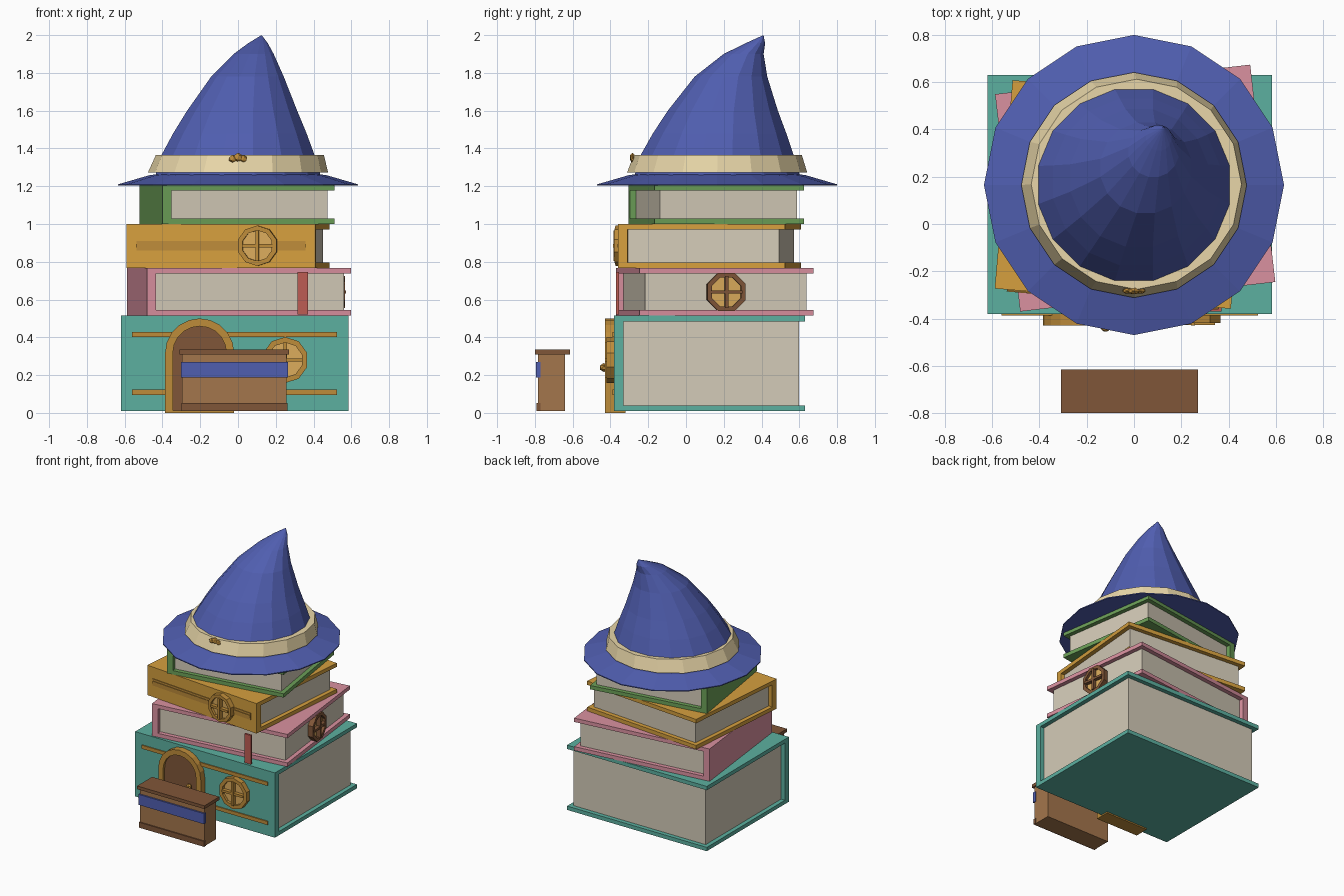
import bpy, bmesh
from math import sin, cos, pi, radians
from mathutils import Matrix, Vector

if "Cube" in bpy.data.objects:
    bpy.data.objects.remove(bpy.data.objects["Cube"])


def material(name, r, g, b):
    m = bpy.data.materials.new(name)
    lin = [((c / 255 + 0.055) / 1.055) ** 2.4 for c in (r, g, b)]
    m.diffuse_color = (*lin, 1)
    m.use_nodes = True
    m.node_tree.nodes["Principled BSDF"].inputs["Base Color"].default_value = m.diffuse_color
    return m


TEAL = material("teal", 92, 176, 160)
PINK = material("pink", 218, 145, 160)
OCHRE = material("ochre", 214, 160, 62)
GREEN = material("green", 108, 160, 88)
PAPER = material("paper", 212, 203, 184)
GOLD = material("gold", 190, 140, 58)
PANE = material("pane", 220, 172, 92)
WOOD = material("wood", 164, 118, 76)
DARK = material("dark_wood", 128, 86, 56)
BLUE = material("blue", 80, 94, 176)
CREAM = material("cream", 232, 214, 168)
RED = material("red", 190, 92, 84)


def finish(name, bm, mat, matrix=Matrix()):
    bmesh.ops.recalc_face_normals(bm, faces=bm.faces)
    me = bpy.data.meshes.new(name)
    bm.to_mesh(me)
    bm.free()
    me.materials.append(mat)
    ob = bpy.data.objects.new(name, me)
    bpy.context.collection.objects.link(ob)
    ob.matrix_world = matrix
    return ob


def place(x, y, z, turn=0):
    return Matrix.Translation((x, y, z)) @ Matrix.Rotation(radians(turn), 4, 'Z')


def box(name, x, y, z, mat, matrix=Matrix()):
    """Box from (min, max) pairs on each axis."""
    bm = bmesh.new()
    bmesh.ops.create_cube(bm, size=1)
    for v in bm.verts:
        v.co = [a[0] + (c + 0.5) * (a[1] - a[0]) for a, c in zip((x, y, z), v.co)]
    return finish(name, bm, mat, matrix)


def loft(name, rings, mat, matrix=Matrix(), cyclic=False, caps=False):
    """Skin between rings of points that have equal counts."""
    bm = bmesh.new()
    vr = [[bm.verts.new(p) for p in ring] for ring in rings]
    n = len(vr[0])
    pairs = list(zip(vr, vr[1:])) + ([(vr[-1], vr[0])] if cyclic else [])
    for a, b in pairs:
        for i in range(n):
            j = (i + 1) % n
            bm.faces.new((a[i], a[j], b[j], b[i]))
    if caps:
        bm.faces.new(vr[0])
        bm.faces.new(vr[-1])
    return finish(name, bm, mat, matrix)


def book(name, cx, cy, z, w, d, h, turn, mat, t=0.03):
    """Cover with a C-shaped section (spine at local -y) and a page block."""
    m = place(cx, cy, z, turn)
    a, s = d / 2, 0.048
    prof = [(-a, 0), (a, 0), (a, t), (-a + s, t), (-a + s, h - t), (a, h - t), (a, h), (-a, h)]
    loft(name + "_cover", [[(x, y, zz) for y, zz in prof] for x in (-w / 2, w / 2)],
         mat, m, caps=True)
    i = 0.033
    box(name + "_pages", (-w / 2 + i, w / 2 - i), (-a + s, a - i), (t, h - t), PAPER, m)


def window(name, x, y, z, turn, r, frame, n=10):
    """Round window: frame ring, pane and crossed bars, facing local -y."""
    m = place(x, y, z, turn)

    def ring(rad, yy):
        return [(rad * cos(2 * pi * (i + 0.5) / n), yy, rad * sin(2 * pi * (i + 0.5) / n))
                for i in range(n)]
    q = r * 0.76
    loft(name + "_frame", [ring(r, 0.0), ring(r, -0.04), ring(q, -0.04), ring(q, 0.0)],
         frame, m, cyclic=True)
    loft(name + "_pane", [ring(q, 0.0), ring(q, -0.02)], PANE, m, caps=True)
    box(name + "_bar_upright", (-0.009, 0.009), (-0.05, -0.01), (-q, q), frame, m)
    box(name + "_bar_cross", (-q, q), (-0.048, -0.01), (-0.009, 0.009), frame, m)


# stacked books
book("bottom_book", -0.018, 0.125, 0.01, 1.205, 1.01, 0.505, 0, TEAL)
book("second_book", 0.005, 0.152, 0.515, 0.926, 1.087, 0.252, 6.6 - 90, PINK)
book("third_book", -0.052, 0.125, 0.767, 1.003, 0.885, 0.233, -4.9, OCHRE)
book("top_book", -0.005, 0.16, 1.0, 0.80, 0.92, 0.207, 8.7 - 90, GREEN)

# spine stripes and bookmark
for i, z in enumerate((0.11, 0.415)):
    box(f"bottom_stripe_{i}", (-0.56, 0.525), (-0.388, -0.375), (z - 0.014, z + 0.014), GOLD)
mo = place(-0.052, 0.125, 0.885, -4.9)
box("spine_label", (-0.45, 0.45), (-0.447, -0.43), (-0.026, 0.026), GOLD, mo)
box("spine_label_line", (-0.45, 0.45), (-0.451, -0.43), (-0.01, 0.01), GOLD, mo)
box("bookmark", (0.315, 0.37), (-0.37, -0.355), (0.52, 0.745), RED)

# round windows
window("lower_window", 0.25, -0.38, 0.28, 0, 0.122, GOLD)
window("upper_window", 0.105, -0.333, 0.885, -4.9, 0.107, GOLD)
window("side_window", 0.515, 0.21, 0.64, 96.6, 0.11, DARK, 8)


# arched door
def arch(r, spring, bottom, n=10):
    pts = [(-r, bottom)]
    pts += [(-r * cos(pi * i / n), spring + r * sin(pi * i / n)) for i in range(n + 1)]
    return pts + [(r, bottom)]


def arch_solid(name, prof, y0, y1, mat):
    loft(name, [[(x - 0.203, y, z) for x, z in prof] for y in (y0, y1)], mat, caps=True)


arch_solid("door_frame", arch(0.183, 0.317, 0) + arch(0.142, 0.317, 0)[::-1],
           -0.43, -0.375, GOLD)
arch_solid("door_leaf", arch(0.142, 0.317, 0.01), -0.41, -0.375, DARK)
box("door_step", (-0.385, -0.02), (-0.43, -0.32), (0, 0.012), GOLD)
bm = bmesh.new()
bmesh.ops.create_icosphere(bm, subdivisions=1, radius=0.024)
finish("door_knob", bm, GOLD, place(-0.12, -0.435, 0.24))

# shop counter
box("counter_body", (-0.297, 0.258), (-0.783, -0.64), (0.01, 0.31), WOOD)
box("counter_top", (-0.31, 0.27), (-0.8, -0.615), (0.31, 0.335), DARK)
box("counter_base", (-0.3, 0.262), (-0.792, -0.77), (0.01, 0.052), DARK)
box("counter_cloth", (-0.303, 0.264), (-0.795, -0.77), (0.188, 0.27), BLUE)


# hat
def circle(cx, cy, z, r, off=0.0, n=16):
    return [(cx + r * sin(2 * pi * (i + off) / n), cy + r * cos(2 * pi * (i + off) / n), z)
            for i in range(n)]


HY = 0.165
loft("hat_brim", [circle(0, HY, 1.203, 0.4), circle(0, HY, 1.203, 0.635),
                  circle(0, HY, 1.21, 0.635), circle(0, HY, 1.258, 0.47),
                  circle(0, HY, 1.268, 0.4)], BLUE, caps=True)
loft("hat_band", [circle(0, HY, 1.272, 0.40), circle(0, HY, 1.272, 0.477),
                  circle(0.01, HY + 0.003, 1.365, 0.445), circle(0, HY, 1.365, 0.39)],
     CREAM, cyclic=True)
cone = [(0, .165, 1.26, .445), (0, .165, 1.365, .413), (.01, .178, 1.48, .36),
        (.022, .195, 1.6, .297), (.05, .238, 1.78, .196), (.083, .305, 1.9, .108),
        (.105, .365, 1.955, .055), (.124, .408, 1.998, .003)]
loft("hat_cone", [circle(x, y, z, r, 0.5) for x, y, z, r in cone], BLUE, caps=True)

# band ornament
for i, (x, z, s) in enumerate(((-0.028, 1.345, 0.023), (0, 1.352, 0.028), (0.028, 1.345, 0.023))):
    bm = bmesh.new()
    bmesh.ops.create_icosphere(bm, subdivisions=1, radius=s)
    bmesh.ops.scale(bm, vec=(1, 0.6, 0.9), verts=bm.verts)
    finish(f"band_ornament_{i}", bm, GOLD, place(x, -0.283, z))
